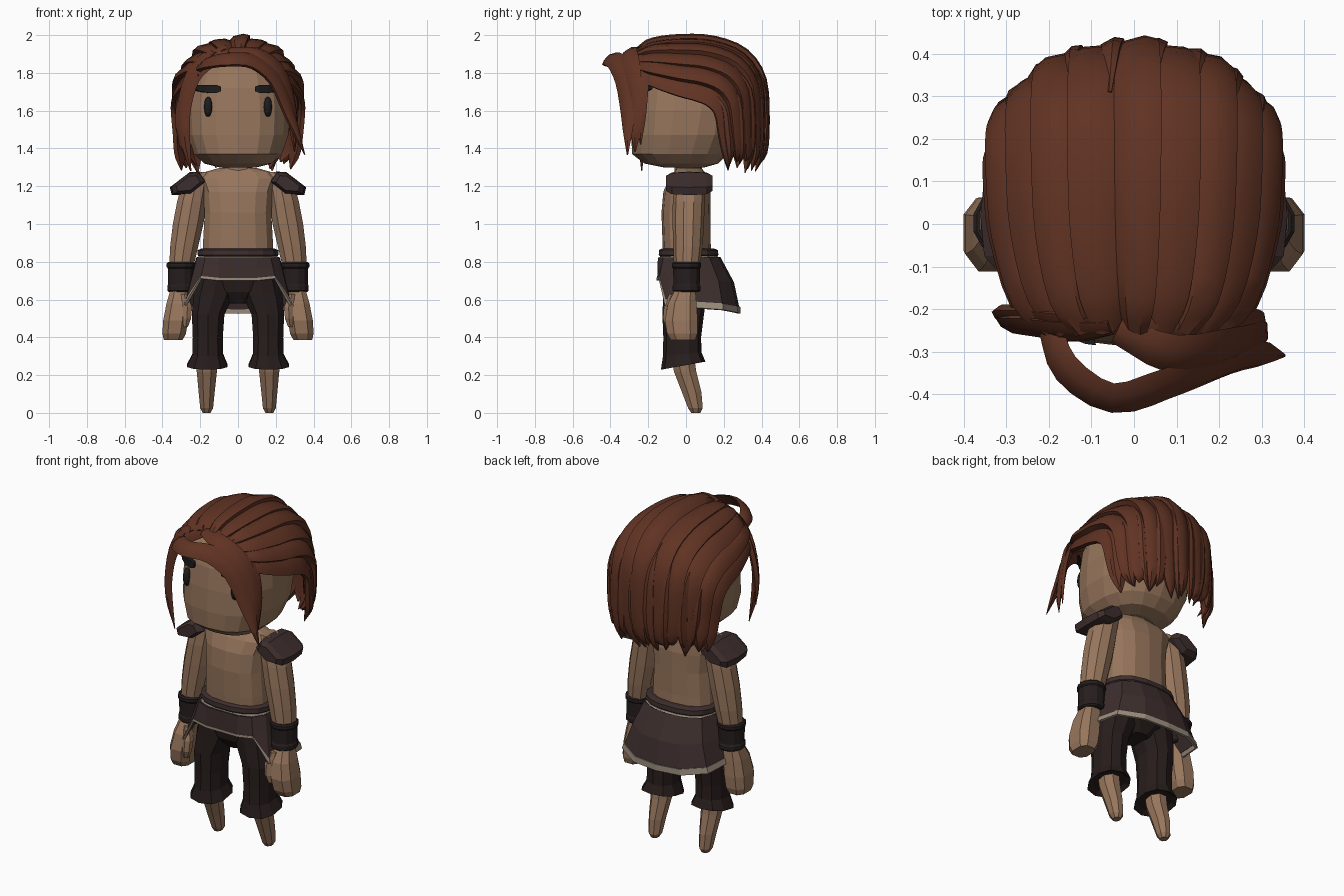
import bpy, bmesh, random
from math import sin, cos, pi, radians, copysign
from mathutils import Vector

random.seed(4)


def material(name, r, g, b):
    m = bpy.data.materials.new(name)
    m.diffuse_color = (r, g, b, 1)
    return m


SKIN = material("skin", 0.31, 0.18, 0.108)
HAIR = material("hair", 0.118, 0.033, 0.017)
CLOTH = material("dark_trousers", 0.02, 0.0125, 0.011)
LEATHER = material("leather", 0.046, 0.027, 0.026)
DARK = material("dark_leather", 0.02, 0.013, 0.013)
TRIM = material("pale_trim", 0.32, 0.26, 0.2)
BLACK = material("black", 0.012, 0.012, 0.013)


def skin(name, rings, mat, caps=True, closed=True, mirror=False, smooth=0, solid=0):
    """Bridge rings of points into one mesh."""
    bm = bmesh.new()
    rows = [[bm.verts.new(p) for p in r] for r in rings]
    n = len(rows[0])
    for a, b in zip(rows, rows[1:]):
        for i in range(n if closed else n - 1):
            j = (i + 1) % n
            bm.faces.new((a[i], a[j], b[j], b[i]))
    if caps:
        bm.faces.new(rows[0][::-1])
        bm.faces.new(rows[-1])
    bmesh.ops.recalc_face_normals(bm, faces=bm.faces)
    me = bpy.data.meshes.new(name)
    bm.to_mesh(me)
    bm.free()
    me.materials.append(mat)
    ob = bpy.data.objects.new(name, me)
    bpy.context.collection.objects.link(ob)
    if solid:
        s = ob.modifiers.new("thickness", 'SOLIDIFY')
        s.thickness, s.offset = solid, 0
    if mirror:
        ob.modifiers.new("mirror", 'MIRROR')
    if smooth:
        bpy.ops.object.select_all(action='DESELECT')
        ob.select_set(True)
        bpy.context.view_layer.objects.active = ob
        bpy.ops.object.shade_smooth_by_angle(angle=radians(smooth))
    return ob


def oval(x, y, z, rx, ry, n=10, power=2.0, tilt=0.0):
    """Horizontal superellipse ring, optionally sloping along y."""
    pts = []
    for i in range(n):
        a = 2 * pi * (i + 0.5) / n
        c, s = cos(a), sin(a)
        px = copysign(abs(c) ** (2 / power), c) * rx
        py = copysign(abs(s) ** (2 / power), s) * ry
        pts.append((x + px, y + py, z + tilt * py))
    return pts


def stack(name, rows, mat, n=10, power=2.0, **kw):
    return skin(name, [oval(*r[:5], n, power, *r[5:]) for r in rows], mat, **kw)


def body(name, rows, mat, n=12, power=2.4, **kw):
    """Centred stack from (z, half width, front y, back y)."""
    return stack(name, [(0, (f + b) / 2, z, w, (b - f) / 2) for z, w, f, b in rows],
                 mat, n, power, **kw)


# Head, neck and torso
body("head", [(1.30, .10, -.12, .10), (1.32, .18, -.22, .17), (1.37, .235, -.285, .22),
              (1.47, .27, -.29, .27), (1.60, .277, -.285, .30), (1.72, .265, -.27, .30),
              (1.81, .225, -.24, .27), (1.88, .14, -.17, .18)], SKIN, 18, 2.5)
body("neck", [(1.24, .085, -.06, .09), (1.34, .075, -.06, .08)], SKIN, 10)
body("torso", [(.80, .19, -.12, .135), (.92, .188, -.125, .13), (1.06, .18, -.13, .13),
               (1.17, .19, -.12, .13), (1.24, .22, -.09, .115), (1.275, .18, -.065, .10),
               (1.297, .10, -.05, .08)], SKIN, 14)

# Eyes and brows
stack("eye", [(.158, -.25, 1.62 + .052 * sin(a), .004 + .019 * cos(a), .006 + .022 * cos(a))
              for a in (-1.5, -1, -.5, 0, .5, 1, 1.5)], BLACK, 10, mirror=True, smooth=60)
skin("brow", [[(x + .35 * u, y + u, z + v) for u, v in
               ((-.018, -h), (.012, -h), (.012, h), (-.018, h))]
              for x, y, z, h in ((.095, -.267, 1.715, .012), (.12, -.264, 1.715, .021),
                                 (.17, -.245, 1.716, .021), (.215, -.21, 1.72, .016),
                                 (.232, -.19, 1.722, .007))], BLACK, mirror=True)

# Arms, hands and thumbs
stack("arm", [(.19, .02, 1.275, .05, .05), (.22, .02, 1.23, .075, .08), (.243, .015, 1.12, .083, .085),
              (.264, .012, 1.0, .085, .083), (.285, .01, .88, .078, .078), (.302, .005, .76, .066, .068),
              (.305, 0, .64, .05, .055)], SKIN, 10, mirror=True)
stack("hand", [(.305, 0, .67, .05, .05), (.317, -.02, .58, .065, .08), (.33, -.025, .49, .07, .092),
               (.338, -.02, .42, .066, .085), (.343, -.015, .385, .052, .068)],
      SKIN, 8, 2.8, mirror=True)
stack("thumb", [(.285, -.06, .63, .02, .03), (.268, -.085, .56, .027, .032), (.27, -.092, .5, .025, .03),
                (.277, -.09, .455, .014, .018)], SKIN, 6, mirror=True)

# Bracers with raised rims
stack("bracer", [(.302, .003, z, r, r + .002) for z, r in
                 ((.64, .066), (.648, .075), (.672, .075), (.68, .070), (.765, .072),
                  (.772, .078), (.79, .078), (.798, .070))], DARK, 12, mirror=True)

# Shoulder pads: a sloped plate profile carried from front to back
pad = [(.17, 1.235), (.205, 1.285), (.255, 1.283), (.357, 1.205), (.347, 1.165), (.25, 1.17)]
skin("shoulder_pad", [[(.26 + (x - .26) * k, y, 1.215 + (z - 1.225) * k) for x, z in pad]
                      for y, k in ((-.105, .68), (-.075, .95), (.02, 1.04), (.11, .95), (.14, .68))],
     LEATHER, mirror=True)

# Trousers, ragged cuffs and tapered feet
body("trouser_seat", [(.84, .19, -.12, .13), (.72, .20, -.125, .13), (.64, .17, -.11, .12),
                      (.58, .06, -.07, .08)], CLOTH, 12)
stack("trouser_leg", [(.11, 0, .74, .10, .12), (.128, -.005, .63, .112, .115), (.158, -.015, .52, .09, .11),
                      (.16, -.02, .40, .083, .10), (.16, -.02, .31, .085, .102, .1),
                      (.163, -.015, .25, .112, .118, .18), (.163, -.015, .267, .085, .09, .18)],
      CLOTH, 10, 2.3, mirror=True)
stack("foot", [(.165, -.02, .32, .062, .065), (.165, -.005, .22, .058, .064), (.166, .03, .11, .046, .056),
               (.166, .05, .025, .037, .042), (.166, .052, 0, .022, .026)], SKIN, 8, mirror=True)

# Belt, thin pale line, and the flared skirt that is short in front
body("belt", [(.828, .21, -.140, .168), (.836, .218, -.147, .174), (.862, .217, -.145, .172),
              (.87, .195, -.13, .15)], LEATHER, 16)
body("belt_lining", [(.812, .22, -.145, .18), (.83, .212, -.140, .17)], TRIM, 16)
waist = [(0, -.143), (.10, -.143), (.17, -.115), (.212, -.05), (.215, .04), (.185, .12), (.10, .165), (0, .177)]
hem = [(0, -.145, .70), (.10, -.147, .70), (.195, -.138, .71), (.275, -.11, .57), (.295, .05, .555),
       (.275, .19, .545), (.15, .265, .53), (0, .278, .525)]


def skirt_row(t, grow=0.0):
    bulge = .03 * sin(pi * min(t, 1))
    half = [Vector((w[0], w[1], .822)).lerp(Vector(h), t) for w, h in zip(waist, hem)]
    half = [Vector((p.x * (1 + grow), p.y * (1 + grow) + bulge * max(p.y, 0) * 4, p.z)) for p in half]
    return half + [Vector((-p.x, p.y, p.z)) for p in half[-2:0:-1]]


skin("skirt", [skirt_row(t) for t in (0, .45, .92)], LEATHER, caps=False, solid=.012)
skin("skirt_trim", [skirt_row(t, .012) for t in (.88, 1.0)], TRIM, caps=False, solid=.014)


# Hair
def spline(pts, n=3):
    """Catmull-Rom through points of any dimension."""
    p = [Vector(q) for q in pts]
    p = [2 * p[0] - p[1]] + p + [2 * p[-1] - p[-2]]
    out = []
    for a, b, c, d in zip(p, p[1:], p[2:], p[3:]):
        for i in range(n):
            t = i / n
            out.append(.5 * (2 * b + (c - a) * t + (2 * a - 5 * b + 4 * c - d) * t * t
                             + (3 * b - a - 3 * c + d) * t ** 3))
    return out + [p[-2]]


CORE = Vector((0, .05, 1.6))


def lock(name, pts, thick=.014, flip=1):
    """Tapered strand; points are (x, y, z, half width). One edge stands proud."""
    path = spline(pts)
    rings = []
    for i, q in enumerate(path):
        p, w = q.to_3d(), max(q[3], .003)
        t = (path[min(i + 1, len(path) - 1)] - path[max(i - 1, 0)]).to_3d().normalized()
        side = t.cross(p - CORE).normalized()
        up = side.cross(t).normalized()
        h = min(thick, w * .6)
        rings.append([p + side * a * w * flip + up * b * h for a, b in
                      ((-1, -.9), (-.4, .6), (.45, 1.1), (1, .8), (.95, -.6), (0, -.8))])
    skin(name, rings, HAIR, smooth=35)


def fall(deg, drop=0.0, sway=0.0):
    """Path from the front hairline over the head and down the back."""
    s, c = sin(radians(deg)), cos(radians(deg))
    return [(.20 * s, -.25, 1.79 + .13 * c), (.27 * s, -.17, 1.745 + .215 * c),
            (.312 * s, -.02, 1.69 + .288 * c), (.322 * s, .05 + .10 * c, 1.67 + .298 * c),
            (.325 * s, .12 + .19 * c, 1.64 + .262 * c), (.322 * s, .17 + .23 * c, 1.58 + .18 * c),
            (.312 * s, .19 + .225 * c, 1.47 + .07 * c), (.30 * s + sway / 3, .20 + .205 * c, 1.38),
            (.27 * s + sway, .20 + .175 * c, 1.275 + drop)]


cap = [[CORE + (Vector(p) - CORE) * .975 for p in fall(a)[:-2]] for a in range(-90, 91, 15)]
skin("hair_cap", cap, HAIR, caps=False, closed=False, smooth=50, solid=.008)
widths = (.03, .05, .06, .064, .064, .06, .055, .04, .003)
for k in range(-5, 6):
    drop, sway = random.uniform(-.01, .07), random.uniform(-.04, .04)
    pts = [(*p, w) for p, w in zip(fall(k * 16.5, drop, sway), widths)]
    lock("hair_strand", pts, .016 if k % 2 else .026, 1 if k >= 0 else -1)
# Thinner ragged tips between the back strands
for k in range(-4, 5):
    pts = fall(k * 18 + 7, random.uniform(-.02, .05), random.uniform(-.04, .04))[4:]
    lock("back_tip", [(*p, w) for p, w in zip(pts, (.01, .03, .04, .03, .003))], .024)

# Swept fringe and framing locks
lock("fringe_sweep", [(-.20, -.24, 1.83, .03), (-.16, -.34, 1.86, .045), (-.05, -.41, 1.875, .045),
                      (.08, -.375, 1.865, .05), (.20, -.335, 1.77, .05), (.28, -.31, 1.58, .04),
                      (.355, -.31, 1.365, .003)], .016)
lock("fringe_right", [(-.04, -.25, 1.92, .03), (.09, -.305, 1.91, .05), (.215, -.29, 1.82, .055),
                      (.28, -.27, 1.65, .045), (.30, -.27, 1.5, .03), (.30, -.27, 1.38, .003)], .016)
lock("fringe_outer", [(.02, -.24, 1.93, .03), (.15, -.245, 1.88, .045), (.25, -.235, 1.77, .04),
                      (.295, -.24, 1.6, .03), (.30, -.24, 1.42, .003)], .016)
lock("fringe_left", [(-.05, -.245, 1.92, .03), (-.15, -.255, 1.87, .045), (-.24, -.245, 1.78, .045),
                     (-.285, -.24, 1.62, .038), (-.285, -.24, 1.46, .03), (-.25, -.235, 1.28, .003)], .016)
lock("fringe_left_outer", [(-.08, -.24, 1.91, .03), (-.19, -.23, 1.86, .04), (-.27, -.22, 1.72, .035),
                           (-.305, -.22, 1.56, .03), (-.305, -.22, 1.40, .003)], .016)
